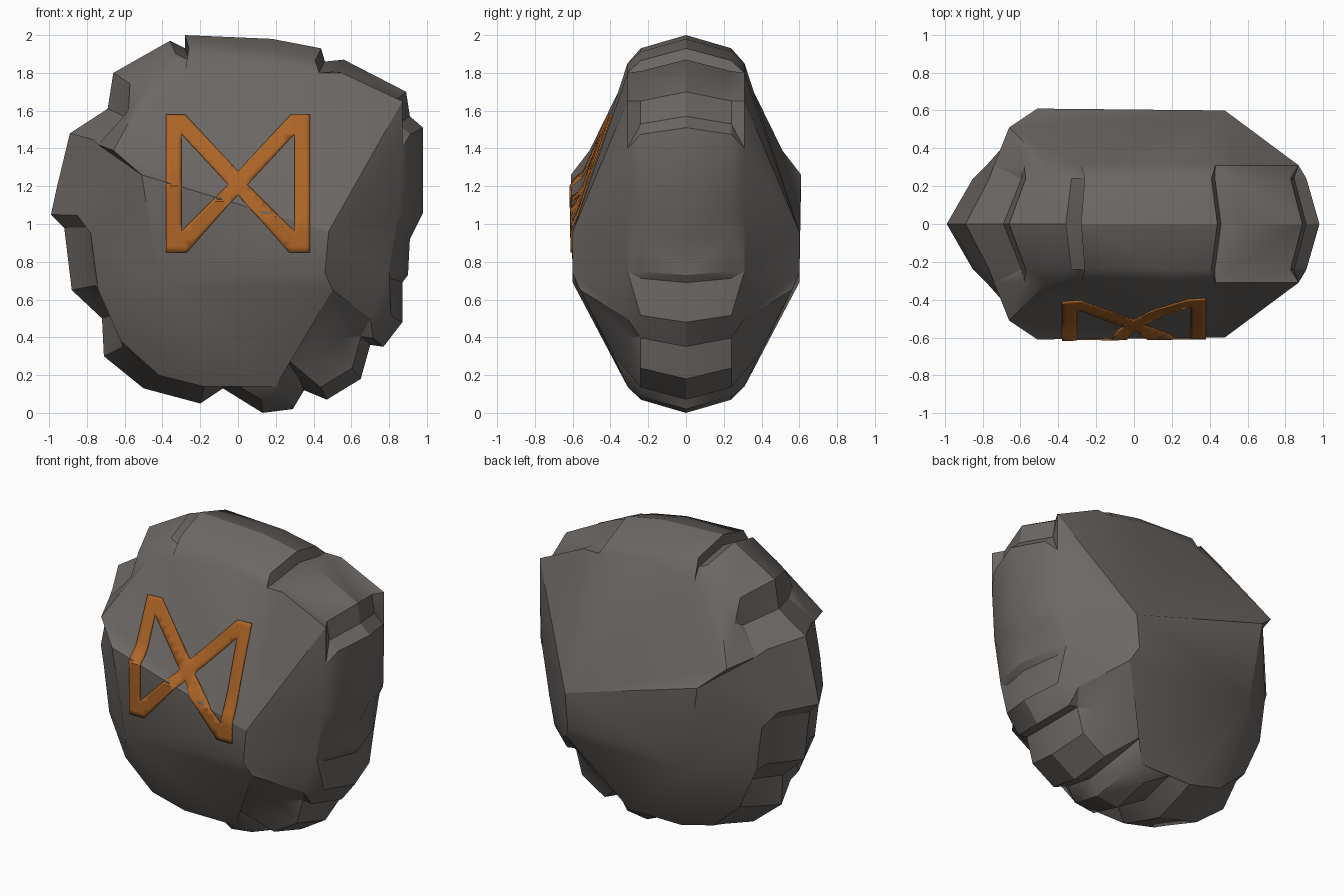
import bpy, bmesh, math
from mathutils import Vector
from mathutils.bvhtree import BVHTree

if "Cube" in bpy.data.objects:
    bpy.data.objects.remove(bpy.data.objects["Cube"], do_unlink=True)


def material(name, rgb):
    m = bpy.data.materials.new(name)
    m.use_nodes = True
    m.diffuse_color = (*rgb, 1)
    bsdf = m.node_tree.nodes["Principled BSDF"]
    bsdf.inputs["Base Color"].default_value = (*rgb, 1)
    bsdf.inputs["Roughness"].default_value = 0.9
    return m


def finish(name, bm, mat, angle):
    mesh = bpy.data.meshes.new(name)
    bm.to_mesh(mesh)
    mesh.materials.append(mat)
    ob = bpy.data.objects.new(name, mesh)
    bpy.context.collection.objects.link(ob)
    bpy.ops.object.select_all(action="DESELECT")
    ob.select_set(True)
    bpy.context.view_layer.objects.active = ob
    bpy.ops.object.shade_smooth_by_angle(angle=math.radians(angle))
    return ob


def turn(v):
    """Clockwise angle around the stone's middle, from just left of the top."""
    return (math.radians(110) - math.atan2(v.co.z - 1, v.co.x)) % math.tau


def bridge(bm, a, b):
    """Join two loops of different counts with triangles, by nearest angle."""
    ta = [turn(v) for v in a]
    tb = [turn(v) for v in b]
    ta += [ta[0] + math.tau]
    tb += [tb[0] + math.tau]
    i = j = 0
    while i < len(a) or j < len(b):
        step_a = j == len(b) or (i < len(a) and ta[i] + ta[i + 1] < tb[j] + tb[j + 1])
        p, q = a[i % len(a)], b[j % len(b)]
        if step_a:
            i += 1
            bm.faces.new((p, a[i % len(a)], q))
        else:
            j += 1
            bm.faces.new((p, b[j % len(b)], q))


# Chipped outline on the middle plane (x, z), clockwise
OUTLINE = [(-.28, 1.93), (-.28, 2), (.18, 1.98), (.44, 1.93), (.46, 1.86), (.56, 1.87),
           (.89, 1.7), (.91, 1.57), (.98, 1.51), (.98, 1.06), (.91, .92), (.9, .73),
           (.87, .69), (.87, .48), (.77, .35), (.7, .36), (.65, .18), (.47, .07),
           (.35, .12), (.29, .02), (.13, 0), (-.08, .13), (-.2, .05), (-.5, .13),
           (-.71, .3), (-.72, .5), (-.88, .65), (-.92, .98), (-.99, 1.05), (-.96, 1.19),
           (-.89, 1.48), (-.69, 1.61), (-.66, 1.8), (-.36, 1.97)]
# Coarser shoulder (x, z), with a scooped chip at the lower left of the model
SHOULDER = [(-.28, 1.8), (.18, 1.85), (.43, 1.8), (.55, 1.8), (.87, 1.65), (.87, 1.4),
            (.85, 1.05), (.8, .75), (.7, .5), (.55, .4), (.42, .28), (.24, .3), (.2, .14),
            (-.18, .14), (-.42, .2), (-.62, .38), (-.74, .65), (-.78, .95), (-.78, 1.2),
            (-.74, 1.42), (-.58, 1.6), (-.46, 1.75)]
# Corners of the broad flat facet (x, depth, z)
FACET = [(.48, .6, .96), (.46, .6, .74), (.5, .56, .65),
         (-.42, .6, .69), (-.51, .61, 1.26), (-.66, .51, 1.39)]

# Stone: the same facets front and back
bm = bmesh.new()
rim = [bm.verts.new((x, 0, z)) for x, z in OUTLINE]
for side in (-1, 1):
    band = []
    for x, z in OUTLINE:
        k = .93 - .07 * min(1, max(0, -x - .3) / .4)
        band.append(bm.verts.new((x * k, side * .24, 1 + (z - 1) * .93)))
    shoulder = [bm.verts.new((x, side * (.38 if (x, z) == (.24, .3) else .31), z))
                for x, z in SHOULDER]
    f, d, e, c, b, a = facet = [bm.verts.new((x, side * y, z)) for x, y, z in FACET]
    bridge(bm, rim, band)
    bridge(bm, band, shoulder)
    bridge(bm, shoulder, facet)
    for corners in ((f, b, a), (f, d, c, b), (d, e, c)):
        bm.faces.new(corners)
bmesh.ops.recalc_face_normals(bm, faces=bm.faces)
surface = BVHTree.FromBMesh(bm)
finish("stone", bm, material("warm grey stone", (.15, .137, .128)), 32)
bm.free()

# Inlay: crossed bars between two posts, laid onto the front of the stone
POST = [(.38, 1.58), (.3, 1.58), (.3, .85), (.38, .85)]
UPPER_ARM = [(.3, 1.58), (.28, 1.58), (0, 1.28), (0, 1.21), (.05, 1.21), (.3, 1.48)]
LOWER_ARM = [(.3, .85), (.27, .85), (0, 1.16), (0, 1.21), (.05, 1.21), (.3, .96)]
bm = bmesh.new()
for side in (-1, 1):
    for bar in (POST, UPPER_ARM, LOWER_ARM):
        bm.faces.new([bm.verts.new((side * x, -2, z)) for x, z in bar])
for axis, start in ((Vector((1, 0, 0)), -.4), (Vector((0, 0, 1)), .8)):
    for n in range(20):
        bmesh.ops.bisect_plane(bm, geom=bm.verts[:] + bm.edges[:] + bm.faces[:],
                               plane_co=axis * (start + n * .04), plane_no=axis)
bmesh.ops.remove_doubles(bm, verts=bm.verts, dist=.0005)
for v in bm.verts:
    hit = surface.ray_cast(v.co, Vector((0, 1, 0)))[0]
    v.co.y = hit.y - .009
for face in bm.faces:
    face.normal_update()
    if face.normal.y > 0:
        face.normal_flip()
inlay = finish("bow_tie_inlay", bm, material("burnt orange", (.42, .13, .02)), 30)
bm.free()
plate = inlay.modifiers.new("thickness", "SOLIDIFY")
plate.thickness = .009
plate.offset = -1
